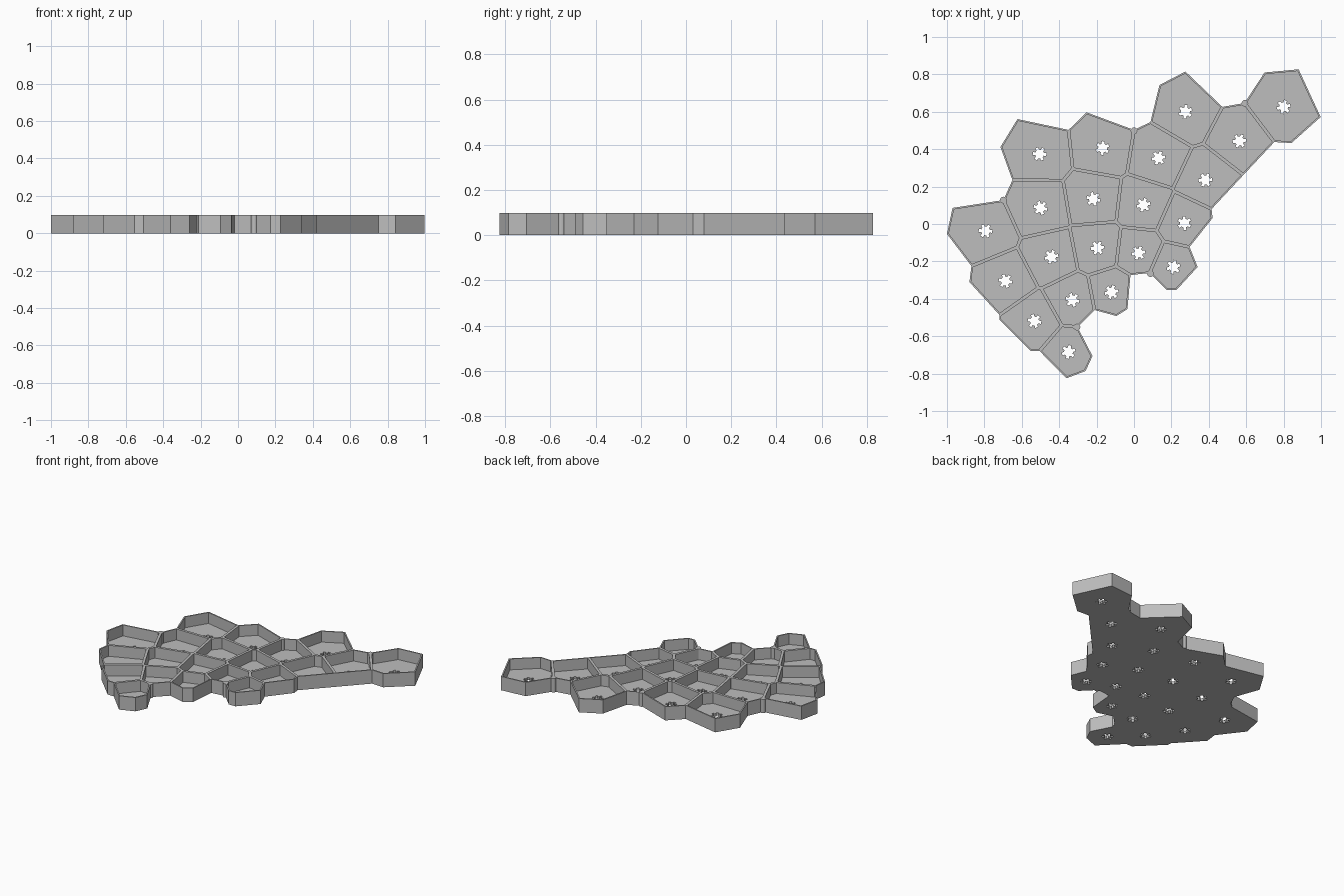
import bpy, bmesh, math, random
from mathutils import Vector

if "Cube" in bpy.data.objects:
    bpy.data.objects.remove(bpy.data.objects["Cube"])

random.seed(4)
HEIGHT, FLOOR, WALL = 0.098, 0.02, 0.009

# Middle of each cell; walls lie halfway between neighbours
CENTRES = [Vector(p) for p in [
    (0.80, 0.626), (0.564, 0.444), (0.275, 0.60), (0.131, 0.353), (0.382, 0.235),
    (-0.168, 0.406), (-0.505, 0.374), (-0.50, 0.086), (-0.217, 0.134), (0.051, 0.102),
    (0.27, 0.005), (0.211, -0.23), (0.024, -0.155), (-0.195, -0.128), (-0.441, -0.176),
    (-0.794, -0.037), (-0.687, -0.305), (-0.532, -0.519), (-0.329, -0.406),
    (-0.12, -0.364), (-0.35, -0.684)]]

# Outer edge of the tray, clockwise
OUTLINE = [Vector(p) for p in [
    (0.698, 0.81), (0.88, 0.827), (0.998, 0.572), (0.842, 0.433), (0.75, 0.438),
    (0.585, 0.262), (0.415, 0.08), (0.42, 0.032), (0.297, -0.123), (0.34, -0.23),
    (0.227, -0.353), (0.174, -0.353), (0.083, -0.262), (-0.019, -0.273),
    (-0.035, -0.455), (-0.094, -0.492), (-0.211, -0.46), (-0.302, -0.551),
    (-0.222, -0.706), (-0.259, -0.786), (-0.361, -0.825), (-0.505, -0.679),
    (-0.553, -0.679), (-0.719, -0.513), (-0.719, -0.487), (-0.88, -0.31),
    (-0.869, -0.225), (-1.0, -0.053), (-0.97, 0.086), (-0.698, 0.128),
    (-0.65, 0.235), (-0.714, 0.412), (-0.623, 0.561), (-0.35, 0.503),
    (-0.254, 0.597), (0.0, 0.503), (0.088, 0.545), (0.136, 0.743),
    (0.275, 0.815), (0.473, 0.626), (0.591, 0.647)]]
POSTS = [(0.593, 0.645), (0.0, 0.498), (-0.698, 0.128), (-0.305, -0.551), (0.088, -0.265)]


def clip(poly, point, normal):
    """Keep the part of a convex polygon on the inner side of a line."""
    out = []
    for a, b in zip(poly, poly[1:] + poly[:1]):
        da, db = (a - point).dot(normal), (b - point).dot(normal)
        if da <= 0:
            out.append(a)
        if (da < 0 < db) or (db < 0 < da):
            out.append(a.lerp(b, da / (da - db)))
    return out


def tidy(poly):
    return [p for i, p in enumerate(poly) if (p - poly[i - 1]).length > 1e-4]


def outward(a, b, centre):
    d = b - a
    n = Vector((d.y, -d.x)).normalized()
    return n if (a - centre).dot(n) > 0 else -n


def cell_polygon(centre):
    poly = [Vector(p) for p in [(-2, -2), (2, -2), (2, 2), (-2, 2)]]
    for other in CENTRES:
        if other is not centre:
            poly = clip(poly, (centre + other) / 2, other - centre)
    for a, b in zip(OUTLINE, OUTLINE[1:] + OUTLINE[:1]):
        mid = (a + b) / 2
        if min(CENTRES, key=lambda c: (c - mid).length) is centre:
            poly = clip(poly, a, outward(a, b, centre))
    # Meet the outer edge exactly
    snapped = []
    for p in poly:
        near = min(OUTLINE, key=lambda o: (o - p).length)
        snapped.append(near.copy() if (near - p).length < 0.03 else p)
    return tidy(snapped)


def inset(poly, centre, d):
    out = poly
    for a, b in zip(poly, poly[1:] + poly[:1]):
        n = outward(a, b, centre)
        out = clip(out, a - n * d, n)
    return tidy(out)


def gear(centre):
    """Six-toothed drain hole."""
    turn, pts = random.uniform(0, math.pi / 3), []
    for k in range(6):
        for r, off in ((0.024, -0.30), (0.037, -0.22), (0.037, 0.22), (0.024, 0.30)):
            t = turn + k * math.pi / 3 + off
            pts.append(centre + Vector((math.cos(t), math.sin(t))) * r)
    return pts


def loop(bm, poly, z):
    return [bm.verts.new((p.x, p.y, z)) for p in poly]


def band(bm, low, high):
    n = len(low)
    for i in range(n):
        j = (i + 1) % n
        bm.faces.new((low[i], low[j], high[j], high[i]))


def plate(bm, outer, hole):
    edges = []
    for ring in (outer, hole):
        for a, b in zip(ring, ring[1:] + ring[:1]):
            edges.append(bm.edges.get((a, b)) or bm.edges.new((a, b)))
    bmesh.ops.triangle_fill(bm, edges=edges, use_beauty=True, normal=(0, 0, 1))


def finish(bm, name):
    bmesh.ops.remove_doubles(bm, verts=bm.verts[:], dist=0.0003)
    bmesh.ops.recalc_face_normals(bm, faces=bm.faces[:])
    mesh = bpy.data.meshes.new(name)
    bm.to_mesh(mesh)
    bm.free()
    mesh.materials.append(grey)
    obj = bpy.data.objects.new(name, mesh)
    bpy.context.collection.objects.link(obj)


grey = bpy.data.materials.new("plain_grey")
grey.diffuse_color = (0.51, 0.51, 0.51, 1)
grey.use_nodes = True
grey.node_tree.nodes["Principled BSDF"].inputs["Base Color"].default_value = grey.diffuse_color

# Tray of open cells with a drain hole in each floor
bm = bmesh.new()
for centre in CENTRES:
    outer = cell_polygon(centre)
    inner = inset(outer, centre, WALL)
    hole = gear(centre)
    hole_low, hole_high = loop(bm, hole, 0), loop(bm, hole, FLOOR)
    in_low, in_high = loop(bm, inner, FLOOR), loop(bm, inner, HEIGHT)
    band(bm, hole_low, hole_high)
    band(bm, in_low, in_high)
    plate(bm, loop(bm, outer, 0), hole_low)
    plate(bm, in_low, hole_high)
    plate(bm, loop(bm, outer, HEIGHT), in_high)
# Outside wall
band(bm, loop(bm, OUTLINE, 0), loop(bm, OUTLINE, HEIGHT))
finish(bm, "cell_tray")

# Round posts in the notches
for i, (x, y) in enumerate(POSTS):
    bm = bmesh.new()
    bmesh.ops.create_cone(bm, cap_ends=True, segments=16, radius1=0.018, radius2=0.018, depth=HEIGHT)
    bmesh.ops.translate(bm, verts=bm.verts[:], vec=(x, y, HEIGHT / 2))
    finish(bm, f"notch_post_{i + 1}")
